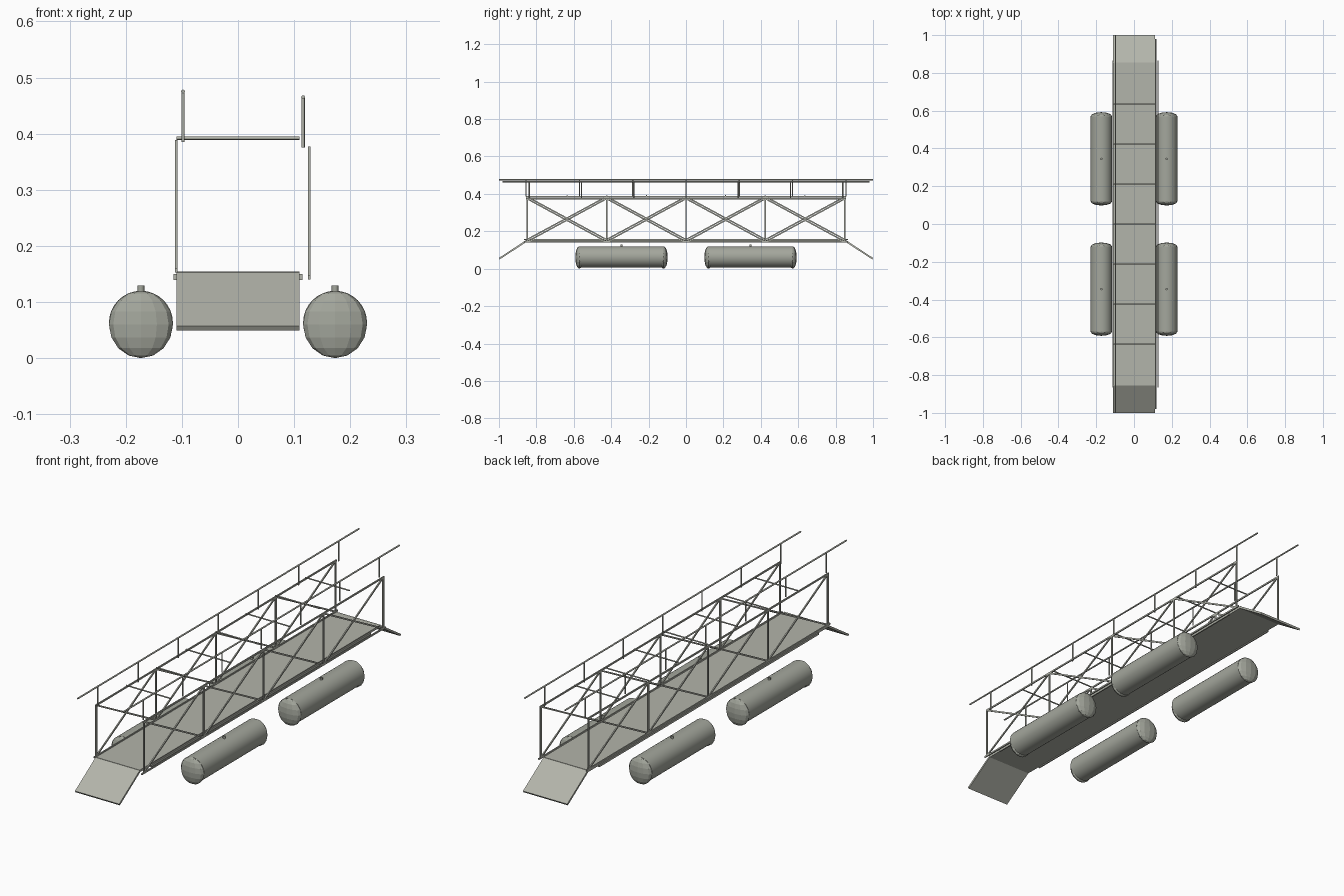
import bpy, math
from mathutils import Vector

if "Cube" in bpy.data.objects:
    bpy.data.objects.remove(bpy.data.objects["Cube"])


def paint(name, rgb):
    m = bpy.data.materials.new(name)
    m.diffuse_color = (*rgb, 1)
    m.use_nodes = True
    m.node_tree.nodes["Principled BSDF"].inputs["Base Color"].default_value = m.diffuse_color
    return m


STEEL = paint("olive_grey_steel", (0.45, 0.46, 0.405))
RUBBER = paint("olive_grey_float", (0.37, 0.385, 0.335))


def finish(name, mat):
    o = bpy.context.object
    o.name = name
    o.data.materials.append(mat)
    return o


def box(name, c, size, rx=0.0):
    bpy.ops.mesh.primitive_cube_add(size=1, location=c, rotation=(rx, 0, 0))
    o = finish(name, STEEL)
    o.scale = size
    return o


def rod(name, a, b, r=0.003, n=8, mat=STEEL):
    a, b = Vector(a), Vector(b)
    d = b - a
    bpy.ops.mesh.primitive_cylinder_add(vertices=n, radius=r, depth=d.length, location=(a + b) / 2)
    o = finish(name, mat)
    o.rotation_euler = d.to_track_quat('Z', 'Y').to_euler()
    bpy.ops.object.shade_smooth_by_angle(angle=math.radians(50))
    return o


def beam(name, a, b, w=0.008):
    # flat bar lying in the truss plane
    a, b = Vector(a), Vector(b)
    d = b - a
    return box(name, (a + b) / 2, (0.005, w, d.length), math.atan2(-d.y, d.z))


# deck and under-deck side beams
box("deck", (0, 0, 0.149), (0.22, 1.71, 0.01))
for s in (-1, 1):
    box("deck_side_beam", (s * 0.112, 0, 0.1445), (0.006, 1.56, 0.01))

# sloping end ramps
ang = math.atan2(0.096, 0.147)
for s in (-1, 1):
    box("end_ramp", (0, s * 0.924, 0.102), (0.22, 0.178, 0.009), -s * ang)

# side trusses: chords, uprights and crossed diagonals
ys = [-0.85, -0.425, 0, 0.425, 0.85]
for x, z0, z1 in ((-0.110, 0.156, 0.385), (0.127, 0.144, 0.374)):
    beam("truss_bottom_chord", (x, -0.865, z0), (x, 0.865, z0), 0.007)
    beam("truss_top_chord", (x, -0.855, z1), (x, 0.855, z1), 0.007)
    for y in ys:
        beam("truss_upright", (x, y, z0), (x, y, z1))
    for ya, yb in zip(ys, ys[1:]):
        beam("truss_diagonal", (x, ya, z0), (x, yb, z1), 0.007)
        beam("truss_diagonal", (x, ya, z1), (x, yb, z0), 0.007)

# overhead cross bars
for i in range(-3, 4):
    rod("cross_bar", (-0.11, i * 0.2117, 0.392), (0.11, i * 0.2117, 0.392), 0.003)

# handrails on posts
for x, z0, z1, half in ((-0.098, 0.385, 0.475, 1.0), (0.116, 0.375, 0.465, 0.98)):
    rod("handrail", (x, -half, z1), (x, half, z1), 0.0035)
    for i in range(-3, 4):
        y = i * 0.285 * half
        rod("handrail_post", (x, y, z0), (x, y, z1), 0.003)

# pontoon floats with faceted domed ends and a valve on top
for x in (-0.173, 0.173):
    for y in (-0.345, 0.345):
        rod("float", (x, y - 0.225, 0.063), (x, y + 0.225, 0.063), 0.057, 32, RUBBER)
        for s in (-1, 1):
            bpy.ops.mesh.primitive_uv_sphere_add(segments=12, ring_count=8, radius=1,
                                                 location=(x, y + s * 0.225, 0.06))
            o = finish("float_end", RUBBER)
            o.scale = (0.057, 0.022, 0.06)
        rod("float_valve", (x, y, 0.115), (x, y, 0.129), 0.006, 12, RUBBER)
